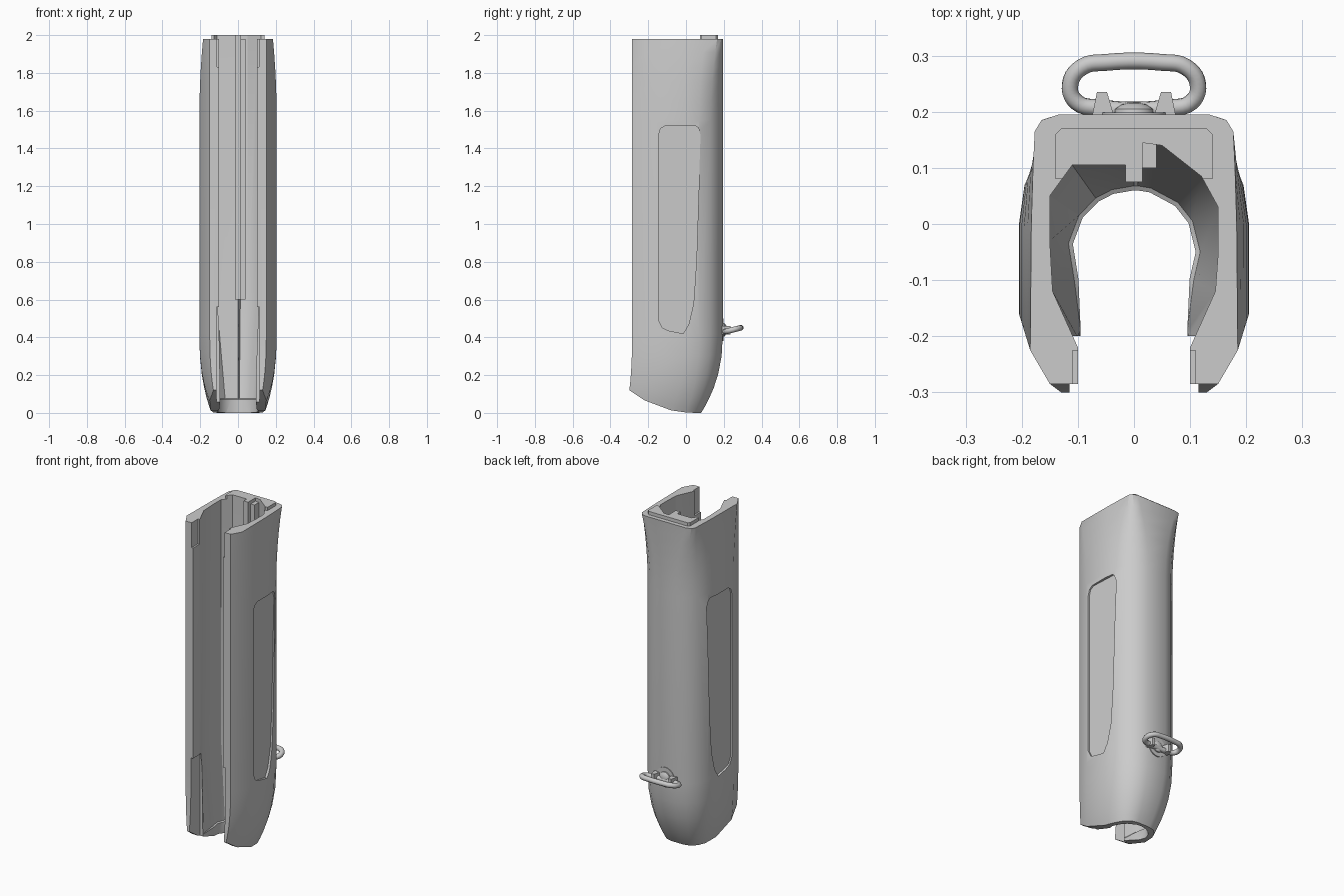
import bpy, bmesh, math
from mathutils import Vector

cube = bpy.data.objects.get("Cube")
if cube:
    bpy.data.objects.remove(cube, do_unlink=True)

GREY = (0.6, 0.6, 0.6, 1.0)
grey = bpy.data.materials.new("matte grey")
grey.use_nodes = True
grey.diffuse_color = GREY
bsdf = grey.node_tree.nodes["Principled BSDF"]
bsdf.inputs["Base Color"].default_value = GREY
bsdf.inputs["Roughness"].default_value = 0.6


def finish(name, bm):
    bmesh.ops.recalc_face_normals(bm, faces=bm.faces)
    mesh = bpy.data.meshes.new(name)
    bm.to_mesh(mesh)
    bm.free()
    mesh.materials.append(grey)
    obj = bpy.data.objects.new(name, mesh)
    bpy.context.collection.objects.link(obj)
    return obj


def loft(name, rings, paired_caps=False):
    """Skin a list of closed rings and cap both ends."""
    bm = bmesh.new()
    rows = [[bm.verts.new(p) for p in ring] for ring in rings]
    n = len(rows[0])
    for a, b in zip(rows, rows[1:]):
        for i in range(n):
            j = (i + 1) % n
            bm.faces.new((a[i], a[j], b[j], b[i]))
    for row in (rows[0], rows[-1]):
        if paired_caps:  # strips between mirrored points follow a curved end
            for i in range(n // 2 - 1):
                bm.faces.new((row[i], row[i + 1], row[n - 2 - i], row[n - 1 - i]))
        else:
            bm.faces.new(row)
    return finish(name, bm)


def prism(name, pts, z0, z1):
    return loft(name, [[(x, y, z) for x, y in pts] for z in (z0, z1)])


def box(name, x0, x1, y0, y1, z0, z1):
    return prism(name, [(x0, y0), (x1, y0), (x1, y1), (x0, y1)], z0, z1)


def cut(obj, cutters):
    for c in cutters:
        c.hide_render = True
        m = obj.modifiers.new("cut", 'BOOLEAN')
        m.operation, m.solver, m.object = 'DIFFERENCE', 'EXACT', c
    bpy.context.view_layer.update()
    dg = bpy.context.evaluated_depsgraph_get()
    mesh = bpy.data.meshes.new_from_object(obj.evaluated_get(dg))
    obj.modifiers.clear()
    obj.data = mesh
    mesh.materials.clear()
    mesh.materials.append(grey)
    for p in mesh.polygons:
        p.material_index = 0


def smooth(obj, degrees=30):
    bpy.ops.object.select_all(action='DESELECT')
    obj.select_set(True)
    bpy.context.view_layer.objects.active = obj
    bpy.ops.object.shade_smooth_by_angle(angle=math.radians(degrees))


# Outer shell: half sections from front tip to back
FOOT = [(.13, -.30), (.15, -.22), (.145, -.08), (.13, 0), (.11, .04), (.08, .07), (.04, .08)]
MID = [(.15, -.285), (.205, -.16), (.205, 0), (.195, .07), (.165, .13), (.12, .17), (.06, .195)]
RIM = [(.15, -.285), (.185, -.225), (.183, 0), (.18, .10), (.177, .165), (.165, .185), (.135, .195)]
CURVE_TOP = 0.42


def shell_ring(z):
    if z < CURVE_TOP:
        a, b, t = FOOT, MID, 1 - (1 - z / CURVE_TOP) ** 2.3
    else:
        a, b, t = MID, RIM, max(0, (z - 1.55) / .43) ** 2
    half = []
    for p, q in zip(a, b):
        x, y = Vector(p).lerp(Vector(q), t)
        lift = .12 * max(0, (.08 - y) / .38) ** 2.5
        half.append((x, y, z + lift * max(0, 1 - z / CURVE_TOP)))
    return half + [(-x, y, zz) for x, y, zz in reversed(half)]


levels = [0, .03, .07, .13, .2, .3, CURVE_TOP, 1.55, 1.65, 1.75, 1.83, 1.91, 1.98]
shell = loft("grip_shell", [shell_ring(z) for z in levels], paired_caps=True)

# Inner cavity, narrowing to a round bore at the foot
CAVITY = [(.10, -.4), (.10, -.22), (.145, -.12), (.15, -.05), (.15, .03), (.12, .085),
          (.05, .14), (.012, .145), (0, .105), (-.055, .105), (-.11, .105), (-.15, .05),
          (-.15, -.03), (-.145, -.12), (-.10, -.22), (-.10, -.4)]


def bore(radius):
    out = []
    for x, y in CAVITY:
        if y < -.2:
            out.append((x * .95, max(y, -.19) if y > -.3 else y))
        else:
            d = Vector((x, y + .05)).normalized() * radius
            out.append((d.x, d.y - .05))
    return out


stages = [(-.1, bore(.11)), (.07, bore(.11)), (.075, bore(.118)), (.56, CAVITY), (2.1, CAVITY)]
cavity = loft("cavity_cutter", [[(x, y, z) for x, y in pts] for z, pts in stages])
cutters = [cavity,
           box("lower_slot_cutter", -.115, .115, -.4, -.2, -.1, .56),
           box("upper_slot_cutter", -.11, .11, -.4, -.225, 1.83, 2.1)]

# Recessed side panels
PANEL = [(-.145, .49), (-.125, .45), (-.09, .435), (-.015, .42), (.015, .47), (.04, .58),
         (.055, .8), (.077, 1.47), (.065, 1.51), (.05, 1.52), (-.11, 1.52), (-.135, 1.505), (-.145, 1.47)]
for s in (1, -1):
    floor = [(s * (.191 - .05 * (y + .03)), y, z) for y, z in PANEL]
    outside = [(s * .3, y, z) for y, z in PANEL]
    cutters.append(loft("panel_cutter", [floor, outside]))
cut(shell, cutters)
smooth(shell)

# Raised plate on the top rim, and the spine inside the back wall
plate = prism("top_plate", [(-.14, .08), (.14, .08), (.14, .16), (.13, .17), (-.13, .17), (-.14, .16)],
              1.975, 2.0)
cut(plate, [cavity])
box("inner_spine", -.015, .015, .075, .15, .6, 2.0)
box("spine_step", .012, .04, .10, .15, .6, 1.98)
for c in cutters:
    bpy.data.objects.remove(c, do_unlink=True)


# Swivel base on the back
def disc(name, rings, z):
    pts = [[(r * math.cos(a * math.pi / 12), y, z + r * math.sin(a * math.pi / 12))
            for a in range(24)] for r, y in rings]
    smooth(loft(name, pts))


disc("swivel_base", [(.06, .18), (.06, .199)], .44)
disc("swivel_screw", [(.036, .19), (.034, .205), (.022, .213), (.008, .216)], .44)
for s in (1, -1):
    prism("swivel_lug", [(s * x, y) for x, y in ((.035, .19), (.075, .19), (.066, .235), (.048, .235))],
          .415, .46)

# Carrying loop
half = [(.05, .288), (.092, .28), (.114, .248), (.102, .217), (.06, .207)]
path = half + [(-x, y) for x, y in reversed(half)]
curve = bpy.data.curves.new("sling_loop", 'CURVE')
curve.dimensions = '3D'
curve.bevel_depth = .015
curve.bevel_resolution = 3
curve.resolution_u = 5
spline = curve.splines.new('BEZIER')
spline.bezier_points.add(len(path) - 1)
for bp, (x, y) in zip(spline.bezier_points, path):
    bp.co = (x, y, .428 + .25 * (y - .2))
    bp.handle_left_type = bp.handle_right_type = 'AUTO'
spline.use_cyclic_u = True
curve.materials.append(grey)
bpy.context.collection.objects.link(bpy.data.objects.new("sling_loop", curve))
